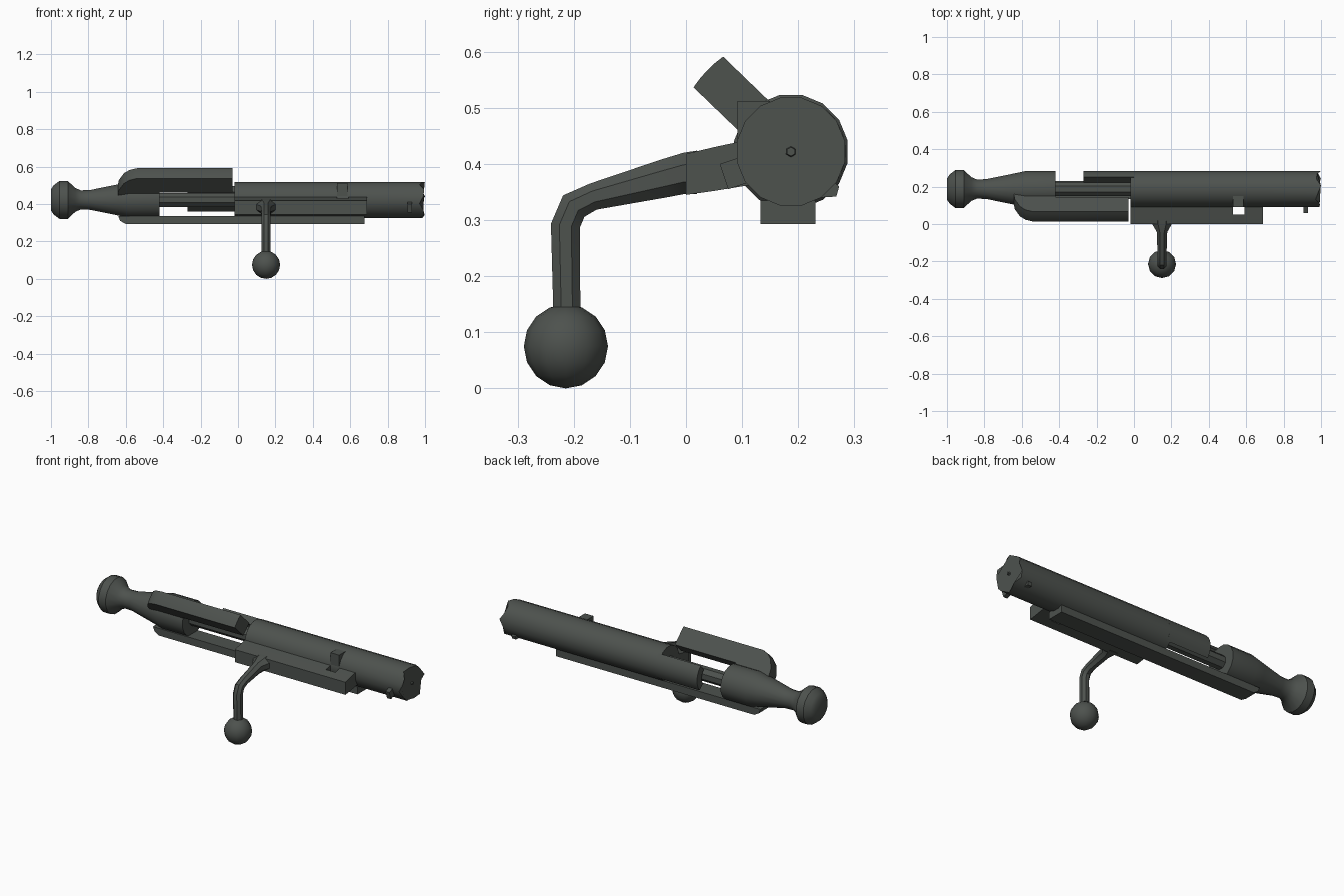
import bpy, bmesh, math
from mathutils import Vector

cube = bpy.data.objects.get("Cube")
if cube:
    bpy.data.objects.remove(cube, do_unlink=True)

AY, AZ = 0.187, 0.422   # axis of the bolt
R = 0.098

steel = bpy.data.materials.new("dark steel")
steel.use_nodes = True
COLOUR = (0.075, 0.084, 0.076, 1)
steel.diffuse_color = COLOUR
steel.node_tree.nodes["Principled BSDF"].inputs["Base Color"].default_value = COLOUR


def finish(name, bm, angle=35):
    bmesh.ops.recalc_face_normals(bm, faces=bm.faces)
    mesh = bpy.data.meshes.new(name)
    bm.to_mesh(mesh)
    bm.free()
    mesh.materials.append(steel)
    mesh.shade_smooth()
    mesh.set_sharp_from_angle(angle=math.radians(angle))
    obj = bpy.data.objects.new(name, mesh)
    bpy.context.collection.objects.link(obj)
    return obj


def loft(name, rings, angle=35):
    """Join equal rings of points and cap both ends."""
    bm = bmesh.new()
    loops = [[bm.verts.new(p) for p in ring] for ring in rings]
    n = len(loops[0])
    for a, b in zip(loops, loops[1:]):
        for i in range(n):
            j = (i + 1) % n
            bm.faces.new((a[i], a[j], b[j], b[i]))
    bm.faces.new(loops[0])
    bm.faces.new(loops[-1])
    return finish(name, bm, angle)


def along_x(name, section, x0, x1):
    return loft(name, [[(x, y, z) for y, z in section] for x in (x0, x1)])


def polar(x, r, a):
    return Vector((x, AY + r * math.cos(a), AZ + r * math.sin(a)))


def turned(name, profile, sides=16):
    return loft(name, [[polar(x, r, math.tau * (i + 0.5) / sides) for i in range(sides)]
                       for x, r in profile])


def rect(y0, y1, z0, z1):
    return [(y0, z0), (y1, z0), (y1, z1), (y0, z1)]


# Rear knob, neck and cocking piece
turned("cocking_piece", [(-1, 0.058), (-0.985, 0.08), (-0.955, 0.103), (-0.91, 0.103),
                         (-0.87, 0.065), (-0.84, 0.052), (-0.79, 0.054), (-0.64, 0.085),
                         (-0.58, R), (-0.42, R)])

# Main tube with a slightly worn front rim
rings = []
for x in (-0.02, 0.69, 0.985):
    ring = [polar(x, R, math.tau * (i + 0.5) / 16) for i in range(16)]
    if x > 0.9:
        for i, p in enumerate(ring):
            p.x += 0.015 * math.cos(math.tau * i * 5 / 16)
    rings.append(ring)
loft("bolt_tube", rings)
turned("firing_pin_tip", [(0.97, 0.012), (0.995, 0.008)], 6)

# Open section: inner rod and partial rear shell
turned("firing_pin_rod", [(-0.44, 0.04), (0, 0.04)], 8)
arc = [math.radians(-40 + 15 * i) for i in range(7)]
shell = [polar(0, R, a) for a in arc] + [polar(0, 0.055, a) for a in reversed(arc)]
along_x("rear_shell", [(p.y, p.z) for p in shell], -0.27, 0)

# Safety fin, slanted up toward the front side, with a rounded tip
out = Vector((0, -0.72, 0.694))
side = Vector((0, 0.694, 0.72))
axis = Vector((0, AY, AZ))
fin = [(-0.645, 0.06), (-0.637, 0.12), (-0.61, 0.17), (-0.58, 0.195), (-0.54, 0.208),
       (-0.03, 0.208), (-0.03, 0.095), (-0.42, 0.095), (-0.42, 0.05)]
rings = []
for t in (-0.038, -0.02, 0, 0.02, 0.038):
    rings.append([axis + Vector((x, 0, 0)) + side * t
                  + out * (math.sqrt(r * r - t * t) if r > 0.1 else r) for x, r in fin])
loft("safety_fin", rings)

# Guide rail underneath
rail = [(-0.6, 0.293), (0.675, 0.293), (0.675, 0.335), (-0.64, 0.335), (-0.63, 0.31)]
loft("bottom_rail", [[(x, y, z) for x, z in rail] for y in (0.133, 0.231)])

# Handle rib, with a slot left open near its front end
rib = [(0, 0.345), (0, 0.418), (0.05, 0.43), (0.13, 0.447), (0.13, 0.365), (0.05, 0.352)]
along_x("rib_rear", rib, -0.02, 0.53)
along_x("rib_front", rib, 0.59, 0.69)
along_x("rib_bridge", [rib[0], rib[1], rib[2], rib[5]], 0.53, 0.59)
along_x("stop_lug", rect(0.092, 0.15, 0.4, 0.512), 0.53, 0.585)

# Small extractor tabs by the front rim
along_x("extractor_tab_front", [(0.06, 0.4), (0.075, 0.355), (0.12, 0.37), (0.12, 0.42)],
        0.905, 0.93)
along_x("extractor_tab_back", [(0.235, 0.34), (0.268, 0.342), (0.273, 0.36), (0.25, 0.38)],
        0.905, 0.93)

# Bent handle: y, z, half width, half thickness, tilt of each section
HX = 0.15
path = [(0.02, 0.385, 0.055, 0.039, 0), (-0.005, 0.383, 0.05, 0.037, 0),
        (-0.04, 0.374, 0.028, 0.034, 10), (-0.165, 0.342, 0.024, 0.024, 14),
        (-0.2, 0.325, 0.024, 0.027, 45), (-0.215, 0.29, 0.024, 0.026, 82),
        (-0.212, 0.12, 0.024, 0.024, 90)]
rings = []
for y, z, w, h, tilt in path:
    a = math.radians(tilt)
    up = Vector((0, -math.sin(a), math.cos(a)))
    centre = Vector((HX, y, z))
    ring = []
    for k in range(8):
        b = math.tau * (k + 0.5) / 8
        ring.append(centre + Vector((w * 1.08 * math.cos(b), 0, 0)) + up * h * 1.08 * math.sin(b))
    rings.append(ring)
loft("handle", rings)

# Ball at the end of the handle
bm = bmesh.new()
bmesh.ops.create_uvsphere(bm, u_segments=12, v_segments=8, radius=0.075)
bmesh.ops.translate(bm, verts=bm.verts, vec=(HX, -0.214, 0.075))
finish("handle_ball", bm, 45)
